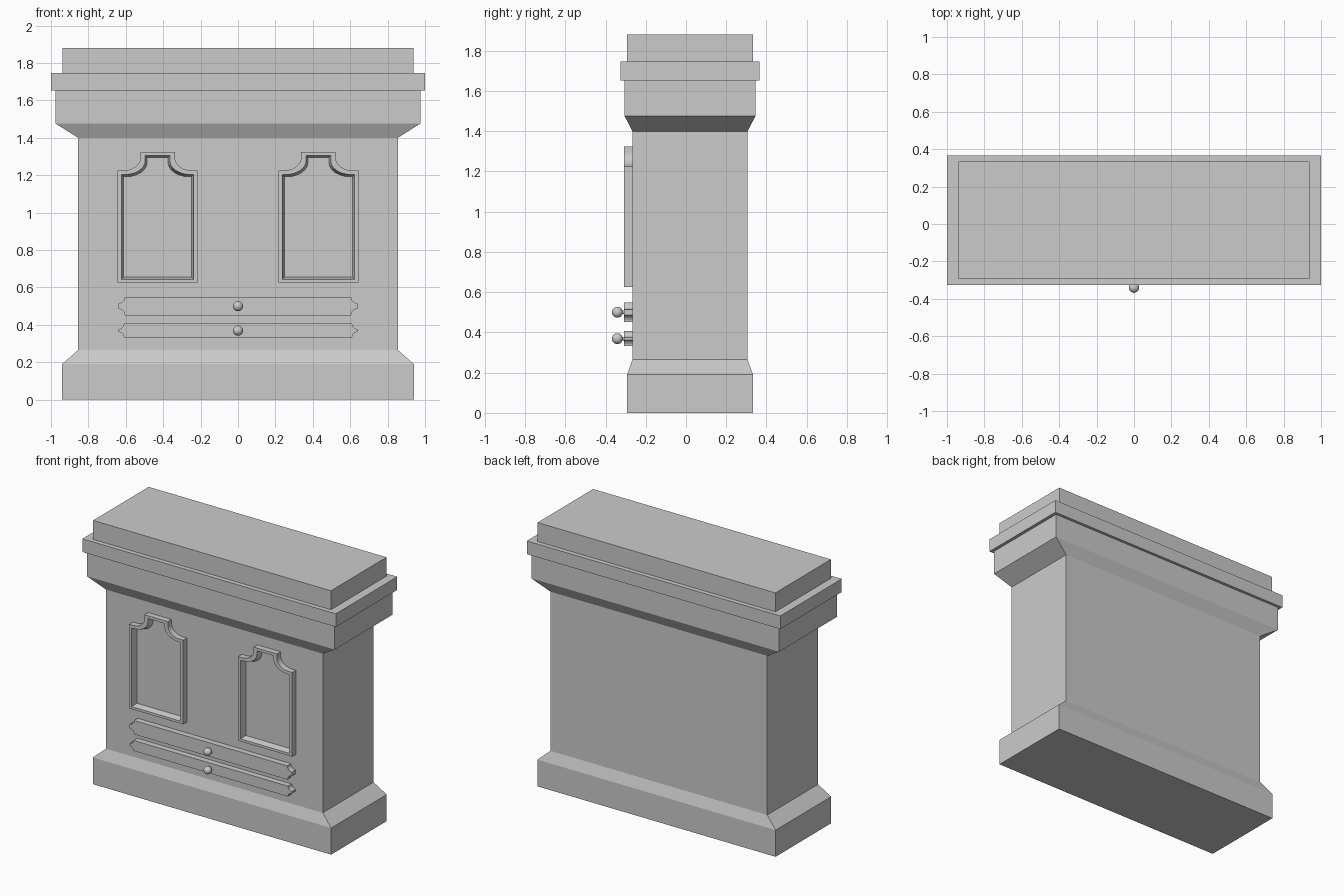
import bpy, bmesh, math

if "Cube" in bpy.data.objects:
    bpy.data.objects.remove(bpy.data.objects["Cube"])

CY = 0.02                      # centre line of the carcass in y
FACE, FRONT = -0.264, -0.308   # body front and raised-trim front


def loft(name, rings, cap_start=True, cap_end=True, close=False):
    """Skin equal-length point rings into one mesh object."""
    bm = bmesh.new()
    loops = [[bm.verts.new(p) for p in r] for r in rings]
    pairs = list(zip(loops, loops[1:]))
    if close:
        pairs.append((loops[-1], loops[0]))
    for a, b in pairs:
        for i in range(len(a)):
            j = (i + 1) % len(a)
            bm.faces.new((a[i], a[j], b[j], b[i]))
    if cap_start:
        bm.faces.new(loops[0][::-1])
    if cap_end:
        bm.faces.new(loops[-1])
    bmesh.ops.recalc_face_normals(bm, faces=bm.faces)
    me = bpy.data.meshes.new(name)
    bm.to_mesh(me)
    bm.free()
    ob = bpy.data.objects.new(name, me)
    bpy.context.collection.objects.link(ob)
    return ob


def stack(name, levels):
    """Rectangular sections given as (half width, half depth, z)."""
    return loft(name, [[(sx * hx, CY + sy * hy, z) for sx, sy in
                        ((-1, -1), (1, -1), (1, 1), (-1, 1))] for hx, hy, z in levels])


def cove(a, zs, b, ze, n=6):
    """Concave quarter curve from (a, zs) to (b, ze), centred on (a, ze)."""
    return [(a + (b - a) * math.sin(t), ze + (zs - ze) * math.cos(t))
            for t in (i * math.pi / 2 / n for i in range(n + 1))]


# carcass: plinth, body and flared cornice
stack("cabinet_body", [(0.94, 0.313, 0), (0.94, 0.313, 0.19), (0.855, 0.286, 0.265),
                       (0.855, 0.286, 1.40), (0.977, 0.326, 1.477), (0.977, 0.326, 1.655)])
stack("cornice_slab", [(1.0, 0.346, 1.652), (1.0, 0.346, 1.746)])
stack("top_block", [(0.938, 0.313, 1.746), (0.938, 0.313, 1.881)])


# door frames with coved shoulders
def door_outline(cx, y, half, z0, a, zs, b, ze, z1):
    right = [(half, z0), (half, zs)] + cove(a, zs, b, ze) + [(b, z1)]
    pts = right + [(-x, z) for x, z in reversed(right)]
    return [(cx + x, y, z) for x, z in pts]


outer = (0.213, 0.625, 0.182, 1.225, 0.092, 1.295, 1.325)
inner = (0.193, 0.643, 0.178, 1.203, 0.066, 1.276, 1.305)
inset = (0.180, 0.656, 0.168, 1.190, 0.054, 1.268, 1.293)
for side, cx in (("left", -0.43), ("right", 0.43)):
    loft(side + "_door_frame",
         [door_outline(cx, FACE + 0.004, *outer), door_outline(cx, FRONT, *outer),
          door_outline(cx, FRONT, *inner), door_outline(cx, FACE + 0.004, *inset)],
         False, False, close=True)


# drawer fronts with coved ends, each with a ball knob
def drawer(name, zc, h, r):
    end = cove(0.64, h - r, 0.64 - r, h, 5)
    right = [(x, -z) for x, z in reversed(end)] + end
    pts = right + [(-x, z) for x, z in reversed(right)]
    loft(name + "_drawer_front", [[(x, y, zc + z) for x, z in pts]
                                  for y in (FACE + 0.004, FRONT)])
    bpy.ops.mesh.primitive_uv_sphere_add(segments=20, ring_count=12, radius=0.027,
                                         location=(0, -0.341, zc))
    knob = bpy.context.object
    knob.name = name + "_knob"
    bpy.ops.object.shade_smooth()
    bpy.ops.mesh.primitive_cylinder_add(vertices=12, radius=0.008, depth=0.03,
                                        location=(0, -0.315, zc),
                                        rotation=(math.pi / 2, 0, 0))
    bpy.context.object.name = name + "_knob_stem"


drawer("upper", 0.50, 0.049, 0.035)
drawer("lower", 0.369, 0.037, 0.03)
